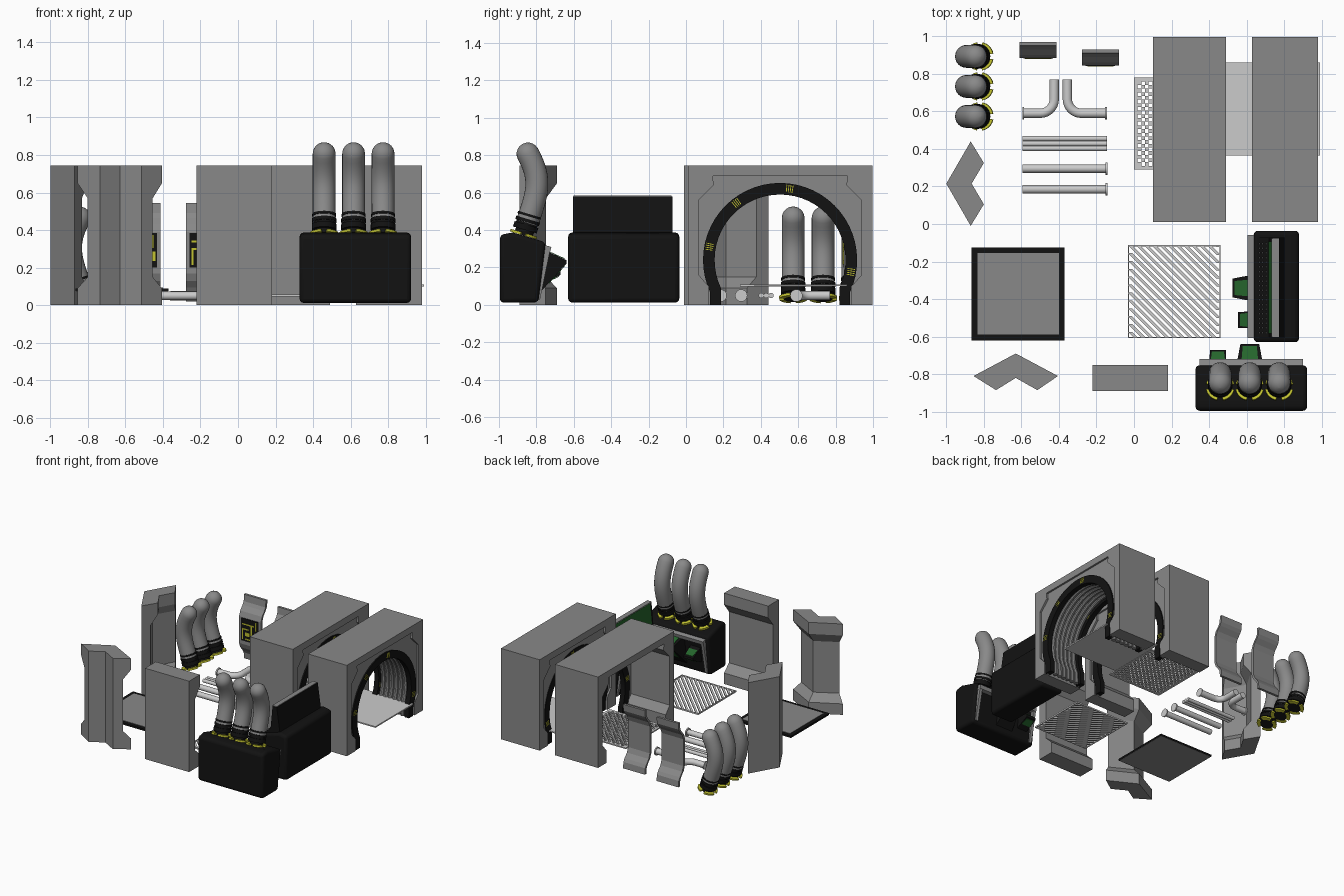
import bpy, bmesh
from math import sin, cos, pi, radians
from mathutils import Vector, Matrix

if "Cube" in bpy.data.objects:
    bpy.data.objects.remove(bpy.data.objects["Cube"])


def mat(name, c):
    m = bpy.data.materials.new(name)
    m.diffuse_color = (*c, 1)
    m.use_nodes = True
    m.node_tree.nodes["Principled BSDF"].inputs["Base Color"].default_value = m.diffuse_color
    return m


GREY = mat("dark_grey", (0.25, 0.25, 0.25))
BLACK = mat("black", (0.006, 0.006, 0.006))
YELLOW = mat("yellow", (0.55, 0.55, 0.03))
GREEN = mat("green", (0.018, 0.13, 0.025))
LIGHT = mat("light_grey", (0.75, 0.75, 0.75))
I = Matrix.Identity(4)


def add(name, bm, m=None, M=I, smooth=False, bevel=0):
    bmesh.ops.recalc_face_normals(bm, faces=bm.faces)
    me = bpy.data.meshes.new(name)
    bm.to_mesh(me)
    bm.free()
    me.transform(M)
    o = bpy.data.objects.new(name, me)
    bpy.context.collection.objects.link(o)
    me.materials.append(m or GREY)
    if bevel:
        b = o.modifiers.new("bevel", "BEVEL")
        b.width, b.segments = bevel, 3
    if smooth:
        bpy.ops.object.select_all(action='DESELECT')
        o.select_set(True)
        bpy.context.view_layer.objects.active = o
        bpy.ops.object.shade_smooth_by_angle(angle=radians(35))
    return o


def loft(bm, loops):
    vs = [[bm.verts.new(p) for p in l] for l in loops]
    n = len(vs[0])
    for a, b in zip(vs, vs[1:]):
        for i in range(n):
            bm.faces.new((a[i], a[(i + 1) % n], b[(i + 1) % n], b[i]))
    bm.faces.new(vs[0])
    bm.faces.new(vs[-1][::-1])


def prism(bm, pts, axis, lo, hi):
    put = {'x': lambda p, h: (h, p[0], p[1]), 'z': lambda p, h: (p[0], p[1], h)}[axis]
    loft(bm, [[put(p, h) for p in pts] for h in (lo, hi)])


def box(bm, lo, hi, M=I):
    lo, hi = Vector(lo), Vector(hi)
    bmesh.ops.create_cube(bm, size=1, matrix=M @ Matrix.Translation((lo + hi) / 2)
                          @ Matrix.Diagonal((*(hi - lo), 1)))


def tube(bm, path, radii, ref, n=20):
    path, ref, loops = [Vector(p) for p in path], Vector(ref), []
    for i, p in enumerate(path):
        t = (path[min(i + 1, len(path) - 1)] - path[max(i - 1, 0)]).normalized()
        u, r = t.cross(ref).normalized(), radii[i] if isinstance(radii, list) else radii
        loops.append([p + r * (cos(2 * pi * k / n) * ref + sin(2 * pi * k / n) * u) for k in range(n)])
    loft(bm, loops)


def prism_obj(name, pts, axis, lo, hi, m=None, **k):
    bm = bmesh.new()
    prism(bm, pts, axis, lo, hi)
    return add(name, bm, m, **k)


def box_obj(name, lo, hi, m=None, M=I):
    bm = bmesh.new()
    box(bm, lo, hi)
    return add(name, bm, m, M)


# Corridor arches
CY, CZ, H = 0.503, 0.24, 0.745
half = [(0.383, 0), (0.383, 0.10), (0.435, 0.16), (0.435, 0.56), (0.355, 0.64), (0.36, 0.69)]
OPEN = [(CY - y, z) for y, z in half] + [(CY + y, z) for y, z in half[::-1]]


def arc(r, n=36):
    a = [radians(205 - 230 * i / n) for i in range(n + 1)]
    p = [(CY + r * cos(t), CZ + r * sin(t)) for t in a]
    return [(p[0][0], 0)] + p + [(p[-1][0], 0)]


def arch_ring(x0, x1):
    prism_obj("arch_ring", arc(0.412) + arc(0.35)[::-1], 'x', x0, x1, BLACK, smooth=True)
    bm = bmesh.new()
    for a in (-12, 80, 125, 167):
        for k in range(4):
            R = Matrix.Translation((0, CY, CZ)) @ Matrix.Rotation(radians(a + 1.6 * k), 4, 'X')
            box(bm, (x0 - 0.002, 0.364, -0.002), (x1 + 0.002, 0.404, 0.002), R)
    add("arch_ring_marks", bm, YELLOW)


for x0, x1, ends in ((0.10, 0.49, (1,)), (0.63, 0.98, (0, 1))):
    prism_obj("corridor_block", [(0.01, 0), (0.01, H), (0.997, H), (0.997, 0)] + OPEN[::-1], 'x', x0, x1)
    for e in ends:
        a = x1 - 0.04 if e else x0 + 0.015
        prism_obj("arch_plate", OPEN + arc(0.40)[::-1], 'x', a, a + 0.025)
        arch_ring(a - 0.005, a + 0.035)
    if len(ends) == 2:
        bm = bmesh.new()
        for k in range(6):
            x = x0 + 0.075 + k * 0.04
            tube(bm, [(x, y, z) for y, z in arc(0.375)], 0.019, (1, 0, 0), 10)
        add("tunnel_ribs", bm, smooth=True)


# Wall panels: plain back, recessed front between two ledges
def wall(name, back, front):
    loops = []
    for z, k in ((0, 0), (0.09, 0), (0.15, 0.45), (0.57, 0.45), (0.65, 0), (H, 0)):
        f = [Vector(p).lerp(Vector(q), k) for p, q in zip(front, back)]
        loops.append([(*p, z) for p in list(back) + f[::-1]])
    bm = bmesh.new()
    loft(bm, loops)
    add(name, bm)


wall("straight_wall_panel", [(-0.22, -0.89), (0.18, -0.89)], [(-0.22, -0.75), (0.18, -0.75)])
wall("outer_corner_panel", [(-0.735, -0.885), (-0.63, -0.82), (-0.515, -0.885)],
     [(-0.855, -0.81), (-0.63, -0.69), (-0.405, -0.81)])
wall("inner_corner_panel", [(-0.87, 0.44), (-1.0, 0.215), (-0.87, -0.01)],
     [(-0.80, 0.325), (-0.865, 0.215), (-0.80, 0.105)])

# Floor tile with dark border, smooth floor plate
box_obj("floor_tile_border", (-0.865, -0.62, 0.075), (-0.37, -0.125, 0.09), BLACK)
box_obj("floor_tile", (-0.835, -0.59, 0.078), (-0.40, -0.155, 0.093))
box_obj("floor_tile_underside", (-0.862, -0.617, 0.073), (-0.373, -0.128, 0.078))
box_obj("floor_plate", (0.49, 0.365, 0.10), (0.99, 0.86, 0.11), LIGHT)

# Chequered floor grate
bm = bmesh.new()
s, n = 0.0196, 25
for i in range(n):
    for j in range(n):
        if (i + j) % 2 == 0 or i in (0, n - 1) or j in (0, n - 1):
            box(bm, (i * s, 0.29 + j * s, 0.098), (i * s + s, 0.29 + j * s + s, 0.108))
add("chequered_grate", bm, LIGHT)

# Diagonal floor grille
bm = bmesh.new()
h, w = 0.247, 0.022
for k in range(-11, 12):
    c = k * 0.042
    a, b = max(-h, c - h), min(h - w, c + h)
    if b > a:
        prism(bm, [(a, c - a), (a + w, c - a), (b + w, c - b), (b, c - b)], 'z', 0.046, 0.056)
for q in range(4):
    box(bm, (-h, -h, 0.045), (h, -h + 0.006, 0.057), Matrix.Rotation(q * pi / 2, 4, 'Z'))
add("diagonal_grille", bm, LIGHT, Matrix.Translation((0.215, -0.36, 0)))


# Pipes with end flanges
def pipe(name, pts, r, flange=None):
    bm = bmesh.new()
    tube(bm, [(x, y, 0.05) for x, y in pts], r, (0, 0, 1), 16)
    if flange:
        x, y = flange
        tube(bm, [(x - 0.005, y, 0.05), (x + 0.005, y, 0.05)], 0.033, (0, 0, 1), 20)
    add(name, bm, LIGHT, smooth=True)


for y in (0.185, 0.295):
    pipe("straight_pipe", [(-0.595, y), (-0.15, y)], 0.022, (-0.147, y))
for y in (0.402, 0.428, 0.455):
    pipe("bundled_pipe", [(-0.595, y), (-0.145, y)], 0.014)
for sx, xv, xe in ((-1, -0.425, -0.59), (1, -0.355, -0.15)):
    bend = [(xv + sx * 0.075 * (1 - sin(t)), 0.665 - 0.075 * cos(t))
            for t in [i * pi / 16 for i in range(9)]]
    pipe("elbow_pipe", [(xe, 0.59)] + bend + [(xv, 0.77)], 0.025, (xe, 0.59))

# Curved wall brackets with circuit box
prof = [(0.065, 0.545), (0.06, 0.49), (0.045, 0.465), (0.015, 0.43), (0, 0.39),
        (0, 0.17), (0.015, 0.13), (0.045, 0.095), (0.06, 0.07), (0.065, 0.02)]
for x, y in ((-0.61, 0.885), (-0.278, 0.845)):
    M = Matrix.Translation((x, y, 0))
    prism_obj("wall_bracket", prof + [(a + 0.02, z) for a, z in prof[::-1]], 'x', 0, 0.198, M=M)
    box_obj("circuit_box", (0.02, -0.004, 0.20), (0.178, 0.01, 0.385), BLACK, M)
    bm = bmesh.new()
    for x0, z0, x1, z1 in ((.03, .27, .04, .36), (.03, .35, .09, .36), (.06, .27, .12, .28),
                           (.11, .27, .12, .40), (.06, .30, .10, .33), (.03, .39, .14, .40),
                           (.14, .29, .17, .34), (.15, .36, .16, .43)):
        box(bm, (x0, -0.007, z0 - 0.055), (x1, 0, z1 - 0.055))
    add("circuit_lines", bm, YELLOW, M)


# Bent hose with collars, arched towards local +y
def hose(M):
    P = [Vector((0, y, z)) for y, z in ((0, 0), (0.06, 0.20), (0.115, 0.27), (0.025, 0.435))]
    at = lambda t: ((1 - t)**3 * P[0] + 3 * t * (1 - t)**2 * P[1] + 3 * t * t * (1 - t) * P[2] + t**3 * P[3])
    path, rad = [at(0.12 + 0.88 * i / 16) for i in range(17)], [0.061] * 17
    d = (P[3] - P[2]).normalized()
    for k in range(1, 6):
        path.append(P[3] + d * 0.061 * sin(k * pi / 10.2))
        rad.append(0.061 * cos(k * pi / 10.2))
    bm = bmesh.new()
    tube(bm, path, rad, (1, 0, 0), 24)
    add("hose", bm, None, M, True)
    T = Matrix.Rotation(-0.29, 4, 'X')
    bm = bmesh.new()
    for a, b, r in ((0, 0.035, 0.05), (0.03, 0.06, 0.066), (0.06, 0.072, 0.058), (0.072, 0.09, 0.066),
                    (0.09, 0.105, 0.058), (0.105, 0.118, 0.064)):
        tube(bm, [(0, 0, a), (0, 0, b)], r, (1, 0, 0), 24)
    add("hose_collar", bm, BLACK, M @ T, True)
    bm = bmesh.new()
    for q in range(4):
        a = [q * pi / 2 + 0.2 + i * 0.23 for i in range(6)]
        prism(bm, [(0.076 * cos(t), 0.076 * sin(t)) for t in a]
              + [(0.048 * cos(t), 0.048 * sin(t)) for t in a[::-1]], 'z', 0, 0.014)
    add("hose_clamp", bm, YELLOW, M @ T)


# Control console, facing local +y
def console(M):
    prism_obj("console_body", [(0, 0.012), (0, 0.375), (0.07, 0.387), (0.245, 0.335), (0.205, 0.012)],
              'x', -0.297, 0.297, BLACK, M=M, bevel=0.022, smooth=True)
    prism_obj("console_trim", [(0.22, 0.325), (0.275, 0.31), (0.268, 0.28), (0.215, 0.27)],
              'x', -0.275, 0.275, M=M)
    for sx in (-1, 1):
        prism_obj("console_side_rail", [(0.225, 0.29), (0.268, 0.29), (0.215, 0.03), (0.19, 0.03)],
                  'x', sx * 0.262 - 0.012, sx * 0.262 + 0.012, M=M)
    # monitors tapering outwards, each with green screens
    for cx, wb, wt, y1, zb, zt in ((-0.008, 0.08, 0.05, 0.355, 0.05, 0.30),
                                   (-0.178, 0.045, 0.043, 0.325, 0.10, 0.24)):
        ring = lambda w, y, lo, hi: [(cx - w, y, lo), (cx + w, y, lo), (cx + w, y, hi), (cx - w, y, hi)]
        bm = bmesh.new()
        loft(bm, [ring(wb, 0.2, zb, zt + 0.01), ring(wt, y1, zt - 0.08, zt - 0.06)])
        add("monitor_housing", bm, BLACK, M)
        run = y1 - 0.2
        for nm, z0, g, lift in (("screen_top", zt + 0.01, -0.07 / run, 0.003),
                                ("screen_under", zb, (zt - 0.08 - zb) / run, -0.003)):
            L = lambda y, dz: z0 + g * (y - 0.2) + lift + dz
            ya, yb = 0.262, y1 - 0.01
            bm = bmesh.new()
            loft(bm, [[(cx - wt * 0.9, ya, L(ya, d)), (cx + wt * 0.9, ya, L(ya, d)),
                       (cx + wt * 0.75, yb, L(yb, d)), (cx - wt * 0.75, yb, L(yb, d))] for d in (-0.002, 0.002)])
            add(nm, bm, GREEN, M)


M1 = Matrix.Translation((0.625, -0.995, 0))
M2 = Matrix.Translation((0.88, -0.333, 0)) @ Matrix.Rotation(pi / 2, 4, 'Z')
console(M1)
console(M2)
for k in (-1, 0, 1):
    hose(M1 @ Matrix.Translation((k * 0.157 - 0.009, 0.125, 0.372)))
    hose(Matrix.Translation((-0.82, 0.733 + k * 0.16, 0.03)) @ Matrix.Rotation(pi / 2, 4, 'Z'))

# Raised console display with top cap and keys
prism_obj("display_back", [(0.225, 0.34), (0.16, 0.40), (0.143, 0.58), (0.105, 0.58), (0.075, 0.37)],
          'x', -0.272, 0.26, BLACK, M=M2)
prism_obj("display_panel", [(0.163, 0.413), (0.146, 0.575), (0.14, 0.575), (0.155, 0.413)],
          'x', -0.25, 0.24, GREEN, M=M2)
box_obj("display_cap", (-0.268, 0.108, 0.578), (0.256, 0.148, 0.585), None, M2)
bm = bmesh.new()
for r in range(3):
    for k in range(20):
        y, z = 0.175 + r * 0.017, 0.387 - r * 0.016
        box(bm, (-0.25 + k * 0.025, y, z - 0.01), (-0.242 + k * 0.025, y + 0.005, z + 0.004))
add("display_keys", bm, None, M2)
